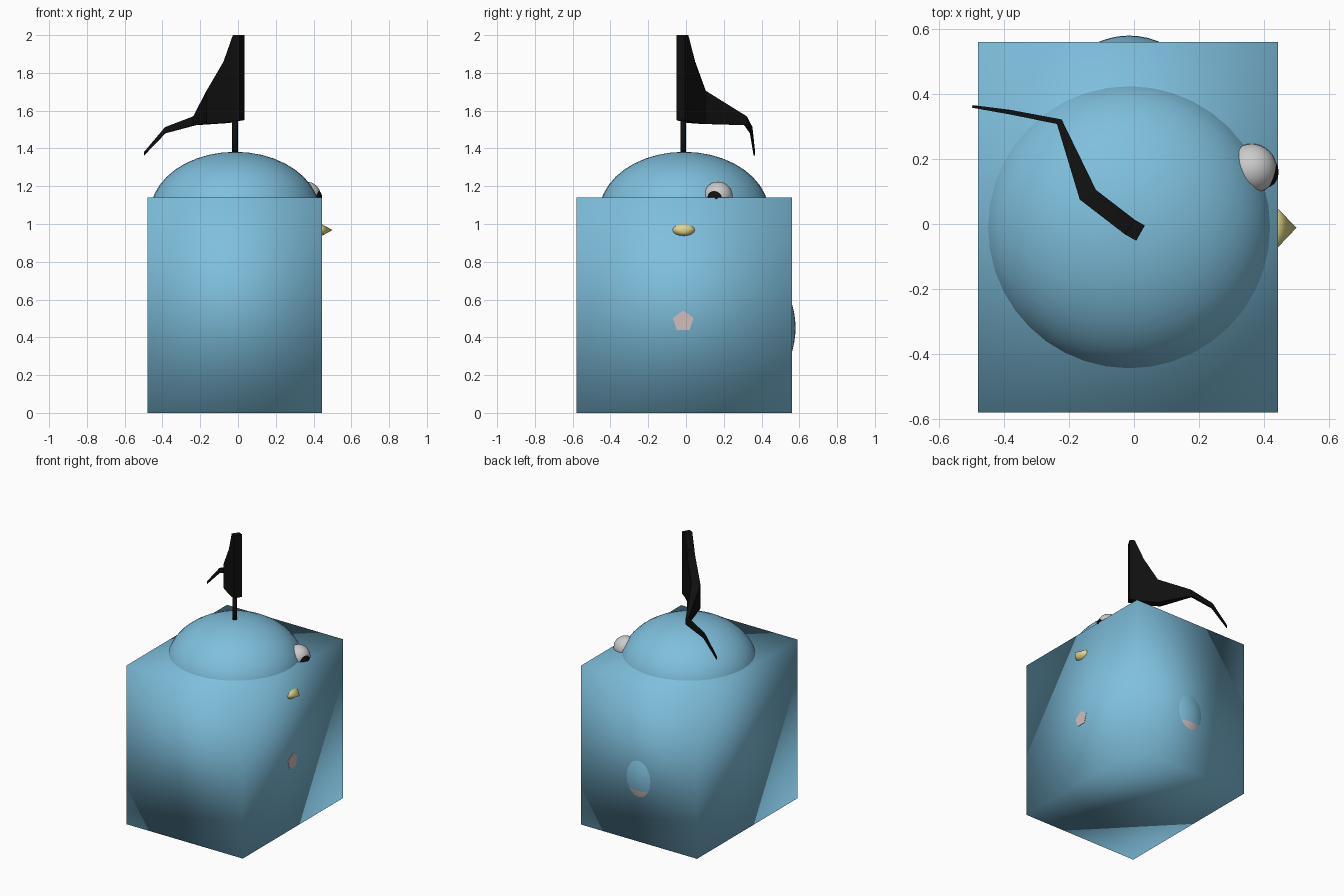
import bpy, bmesh, math
from mathutils import Matrix, Vector

if "Cube" in bpy.data.objects:
    bpy.data.objects.remove(bpy.data.objects["Cube"])


def material(name, rgb):
    m = bpy.data.materials.new(name)
    m.diffuse_color = (*rgb, 1)
    m.use_nodes = True
    m.node_tree.nodes["Principled BSDF"].inputs["Base Color"].default_value = m.diffuse_color
    return m


BLUE = material("blue", (0.21, 0.52, 0.72))
WHITE = material("white", (0.8, 0.8, 0.8))
BLACK = material("black", (0.005, 0.005, 0.005))
YELLOW = material("yellow", (0.75, 0.68, 0.25))
PINK = material("pale_pink", (0.65, 0.52, 0.5))
ALONG_X = Matrix(((0, 0, 1, 0), (1, 0, 0, 0), (0, 1, 0, 0), (0, 0, 0, 1)))


def finish(name, bm, mats, smooth=True):
    bmesh.ops.recalc_face_normals(bm, faces=bm.faces[:])
    me = bpy.data.meshes.new(name)
    for f in bm.faces:
        f.smooth = smooth
    bm.to_mesh(me)
    bm.free()
    for m in mats:
        me.materials.append(m)
    ob = bpy.data.objects.new(name, me)
    bpy.context.collection.objects.link(ob)
    return ob


def ball(name, loc, radii, mat, segs=32):
    bm = bmesh.new()
    bmesh.ops.create_uvsphere(bm, u_segments=segs, v_segments=segs // 2, radius=1,
                              matrix=Matrix.Translation(loc) @ Matrix.Diagonal((*radii, 1)))
    return finish(name, bm, [mat])


def cone(name, loc, r1, r2, depth, sides, mat, orient=Matrix(), scale=(1, 1, 1), smooth=True):
    bm = bmesh.new()
    bmesh.ops.create_cone(bm, cap_ends=True, segments=sides, radius1=r1, radius2=r2, depth=depth,
                          matrix=Matrix.Translation(loc) @ Matrix.Diagonal((*scale, 1)) @ orient)
    return finish(name, bm, [mat], smooth)


# Box body, shaded smooth across its corners
bm = bmesh.new()
bmesh.ops.create_cube(bm, size=1, matrix=Matrix.Translation((-0.018, -0.01, 0.57))
                      @ Matrix.Diagonal((0.924, 1.14, 1.14, 1)))
finish("box_body", bm, [BLUE])

# Domed head
ball("head", (-0.015, -0.01, 1.058), (0.45, 0.45, 0.324), BLUE, 40)

# Rounded back bump, pale underneath
bump = ball("back_bump", (-0.015, 0.195, 0.45), (0.3, 0.385, 0.41), BLUE, 64)
bump.data.materials.append(PINK)
for p in bump.data.polygons:
    p.material_index = int(p.center.z < 0.375)

# Pale five-sided patch on the side
cone("belly_patch", (0.42, -0.015, 0.485), 0.057, 0.057, 0.052, 5, PINK, ALONG_X, smooth=False)

# Eye and pupil
ball("eye", (0.362, 0.17, 1.147), (0.077, 0.077, 0.077), WHITE)
ball("pupil", (0.403, 0.16, 1.142), (0.042, 0.048, 0.045), BLACK)

# Beak
cone("beak", (0.45, -0.012, 0.968), 1, 0, 0.1, 16, YELLOW, ALONG_X, (1, 0.105, 0.055))

# Feather stalk
cone("feather_stalk", (-0.016, -0.015, 1.45), 0.015, 0.015, 0.24, 8, BLACK)

# Feather: stations of x, y, bottom z, top z, thickness
stations = [
    (0.02, -0.028, 1.55, 2.0, 0.054),
    (-0.012, -0.01, 1.545, 2.0, 0.054),
    (-0.06, 0.027, 1.535, 1.86, 0.054),
    (-0.142, 0.09, 1.53, 1.705, 0.058),
    (-0.23, 0.315, 1.523, 1.57, 0.02),
    (-0.385, 0.345, 1.48, 1.513, 0.014),
    (-0.498, 0.362, 1.362, 1.38, 0.008),
]
bm = bmesh.new()
rings = []
for i, (x, y, lo, hi, t) in enumerate(stations):
    a = stations[max(i - 1, 0)]
    b = stations[min(i + 1, len(stations) - 1)]
    d = Vector((b[0] - a[0], b[1] - a[1])).normalized()
    nx, ny = -d.y * t / 2, d.x * t / 2
    rings.append([bm.verts.new(c) for c in ((x + nx, y + ny, lo), (x - nx, y - ny, lo),
                                            (x - nx, y - ny, hi), (x + nx, y + ny, hi))])
for r, s in zip(rings, rings[1:]):
    for k in range(4):
        bm.faces.new((r[k], r[(k + 1) % 4], s[(k + 1) % 4], s[k]))
bm.faces.new(rings[0])
bm.faces.new(rings[-1])
finish("feather", bm, [BLACK], False)
